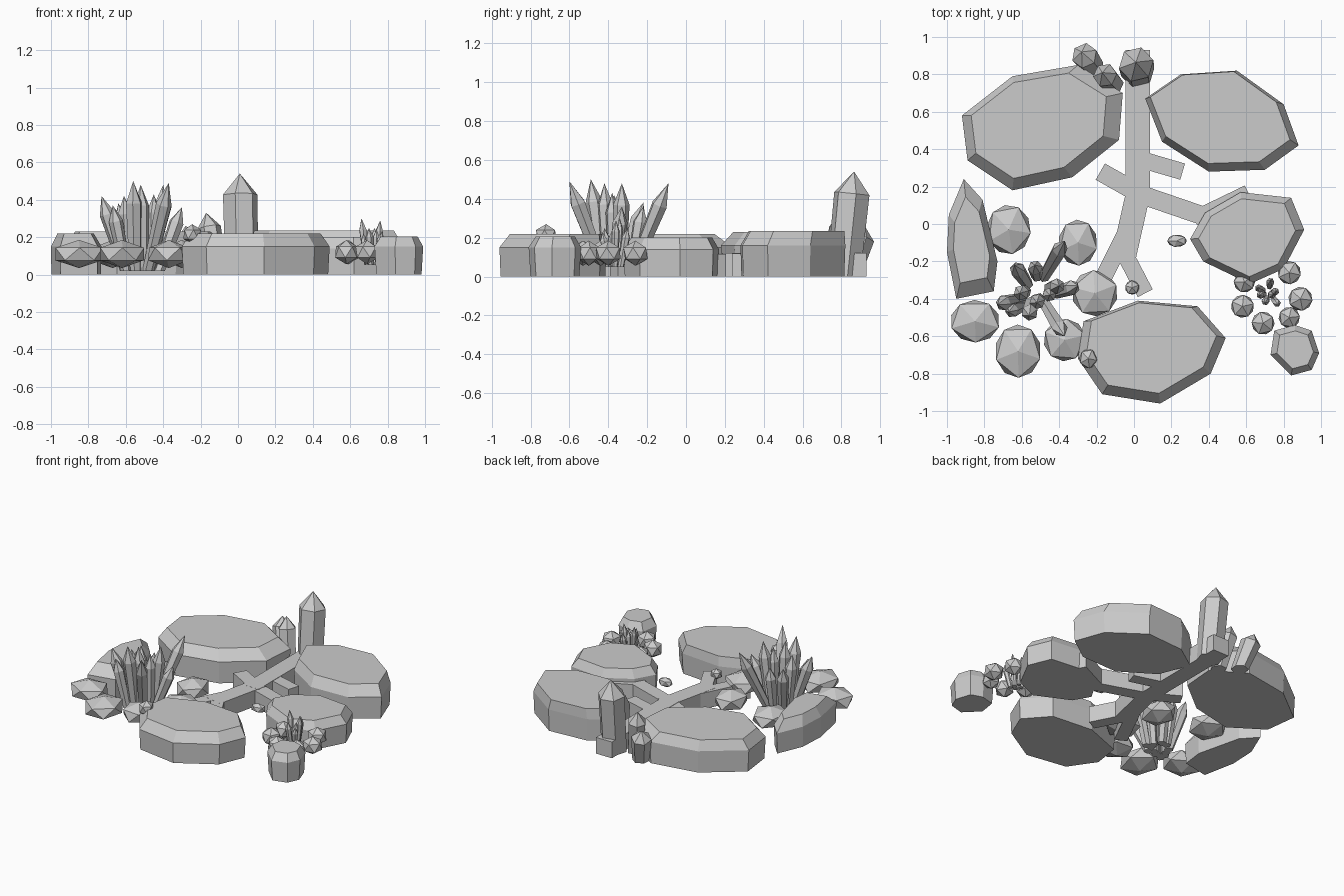
import bpy, bmesh, math, random
from mathutils import Vector

if "Cube" in bpy.data.objects:
    bpy.data.objects.remove(bpy.data.objects["Cube"])

random.seed(4)
stone = bpy.data.materials.new("grey_stone")
stone.diffuse_color = (0.6, 0.6, 0.6, 1)
stone.use_nodes = True
stone.node_tree.nodes["Principled BSDF"].inputs["Base Color"].default_value = stone.diffuse_color


def finish(name, bm):
    bmesh.ops.recalc_face_normals(bm, faces=bm.faces)
    me = bpy.data.meshes.new(name)
    bm.to_mesh(me)
    bm.free()
    me.materials.append(stone)
    ob = bpy.data.objects.new(name, me)
    bpy.context.collection.objects.link(ob)
    return ob


def loft(name, rings, tip=None):
    """Skin a stack of rings, closed below and capped or pointed above."""
    bm = bmesh.new()
    vs = [[bm.verts.new(p) for p in r] for r in rings]
    n = len(vs[0])
    bm.faces.new(vs[0])
    for a, b in zip(vs, vs[1:]):
        for i in range(n):
            j = (i + 1) % n
            bm.faces.new((a[i], a[j], b[j], b[i]))
    if tip:
        t = bm.verts.new(tip)
        for i in range(n):
            bm.faces.new((vs[-1][i], vs[-1][(i + 1) % n], t))
    else:
        bm.faces.new(vs[-1])
    return finish(name, bm)


def slab(name, outline, shoulder, top, inset=0.87, shift=(0, 0), base=0.98):
    """Flat-topped boulder with a bevelled rim."""
    c = sum((Vector(p) for p in outline), Vector((0, 0))) / len(outline)

    def ring(s, z, d=(0, 0)):
        return [(*(c + (Vector(p) - c) * s + Vector(d)), z) for p in outline]
    return loft(name, [ring(base, 0), ring(1, shoulder), ring(inset, top, shift)])


def crystal(name, foot, tip, r, taper=0.75, sides=6, neck=0.76):
    """Pointed prism leaning from its foot to its tip."""
    foot, tip = Vector(foot), Vector(tip)
    turn = random.uniform(0, 1)

    def ring(t, rad, flat):
        c = foot.lerp(tip, t)
        axis = Vector((0, 0, 1)) if flat else (tip - foot).normalized()
        q = Vector((0, 0, 1)).rotation_difference(axis)
        return [c + q @ Vector((rad * math.cos(turn + i * math.tau / sides),
                                rad * math.sin(turn + i * math.tau / sides), 0))
                for i in range(sides)]
    return loft(name, [ring(0, r * taper, True), ring(neck, r, False)], tip)


def pebble(name, x, y, z, rx, ry, rz):
    """Squashed faceted stone."""
    bm = bmesh.new()
    bmesh.ops.create_icosphere(bm, subdivisions=1, radius=1)
    a = random.uniform(0, 1.2)
    for v in bm.verts:
        px, py, pz = v.co
        qx, qy = px * math.cos(a) - py * math.sin(a), px * math.sin(a) + py * math.cos(a)
        v.co = (x + qx * rx * 1.06, y + qy * ry * 1.06, z + pz * rz)
    finish(name, bm)


def path(name, a, b, w, z=0.12):
    """Straight walkway piece."""
    a, b = Vector(a), Vector(b)
    d = (b - a).normalized() * w / 2
    n = Vector((-d.y, d.x))
    pts = [a - n, b - n, b + n, a + n]
    loft(name, [[(*p, h) for p in pts] for h in (0, z)])


# Large flat boulders
slab("boulder_back_left",
     [(-.92, .58), (-.65, .79), (-.30, .85), (-.06, .70), (-.08, .45),
      (-.33, .25), (-.65, .18), (-.89, .34)], .16, .23, .84, (-.02, .01))
slab("boulder_back_right",
     [(.06, .67), (.25, .80), (.55, .82), (.80, .64), (.88, .42),
      (.70, .29), (.40, .28), (.15, .44)], .16, .235, .91, (-.01, .02))
slab("boulder_front",
     [(-.27, -.52), (.02, -.41), (.34, -.44), (.49, -.61), (.41, -.80),
      (.14, -.96), (-.17, -.91), (-.30, -.72)], .15, .22, .88, (0, .02))
slab("boulder_right",
     [(.30, -.08), (.38, .06), (.57, .17), (.84, .14), (.91, -.03),
      (.80, -.24), (.62, -.32), (.37, -.20)], .14, .20, .85)
slab("boulder_left",
     [(-.91, .24), (-.81, .13), (-.73, -.20), (-.75, -.36), (-.95, -.40),
      (-1.0, -.15), (-.99, .05)], .15, .22, .72)
slab("boulder_front_right",
     [(.75, -.57), (.86, -.54), (.95, -.57), (.99, -.69), (.95, -.78),
      (.84, -.81), (.73, -.70)], .15, .205, .75, (0, 0), .93)

# Branching walkway
for i, (a, b, w) in enumerate([
        ((.02, .93), (.02, .12), .13),
        ((.03, .20), (-.06, -.20), .13),
        ((-.06, -.14), (.06, -.37), .09),
        ((-.05, -.06), (-.22, -.40), .09),
        ((-.18, .28), (.05, .15), .10),
        ((.02, .35), (.26, .28), .09),
        ((0, .17), (.38, .04), .10),
        ((.32, .03), (.61, .17), .08)]):
    path(f"walkway_{i}", a, b, w, .12 - i * .0005)

# Tall crystal and its two companions at the back
crystal("tall_crystal", (.02, .81, 0), (.01, .865, .54), .095, .95, 6, .79)
crystal("back_crystal_inner", (-.11, .75, 0), (-.17, .81, .33), .065, .85)
crystal("back_crystal_outer", (-.22, .84, 0), (-.28, .92, .26), .07, .85)

# Crystal cluster on the left
for i, (bx, by, tx, ty, tz, r) in enumerate([
        (-.48, -.28, -.37, -.09, .48, .042),
        (-.48, -.42, -.37, -.60, .49, .042),
        (-.55, -.42, -.56, -.49, .50, .045),
        (-.60, -.40, -.73, -.43, .42, .042),
        (-.57, -.32, -.64, -.22, .38, .042),
        (-.42, -.37, -.30, -.33, .36, .040),
        (-.51, -.40, -.52, -.42, .48, .042),
        (-.45, -.34, -.40, -.33, .48, .042),
        (-.58, -.36, -.61, -.37, .42, .042),
        (-.52, -.28, -.53, -.22, .36, .040),
        (-.60, -.44, -.67, -.47, .37, .038),
        (-.46, -.37, -.45, -.38, .43, .038)]):
    crystal(f"cluster_crystal_{i}", (bx, by, .02), (tx, ty, tz), r)

# Stones ringed around the cluster
for i, (x, y, rx, ry) in enumerate([
        (-.67, -.03, .125, .14), (-.30, -.10, .11, .13), (-.85, -.52, .14, .12),
        (-.62, -.68, .13, .15), (-.37, -.62, .12, .12), (-.21, -.37, .13, .13)]):
    pebble(f"cluster_stone_{i}", x, y, .11, rx, ry, .075)

# Small crystal cluster on the right
for i, (tx, ty, tz) in enumerate([
        (.66, -.34, .30), (.76, -.36, .29), (.73, -.30, .25),
        (.70, -.42, .25), (.77, -.43, .23), (.67, -.38, .22), (.74, -.38, .24)]):
    crystal(f"small_crystal_{i}", (.72 + (tx - .72) * .5, -.37 + (ty + .37) * .5, .05),
            (tx, ty, tz), .021)
for i, (x, y, r) in enumerate([
        (.59, -.31, .06), (.58, -.44, .065), (.69, -.53, .065),
        (.83, -.50, .06), (.89, -.40, .068), (.83, -.26, .066)]):
    pebble(f"small_cluster_stone_{i}", x, y, .12, r, r, .065)

# Loose pebbles
pebble("pebble_middle", .23, -.09, .10, .055, .035, .035)
pebble("pebble_walkway", -.01, -.34, .13, .04, .04, .04)
pebble("pebble_on_boulder", -.245, -.72, .215, .05, .055, .055)
